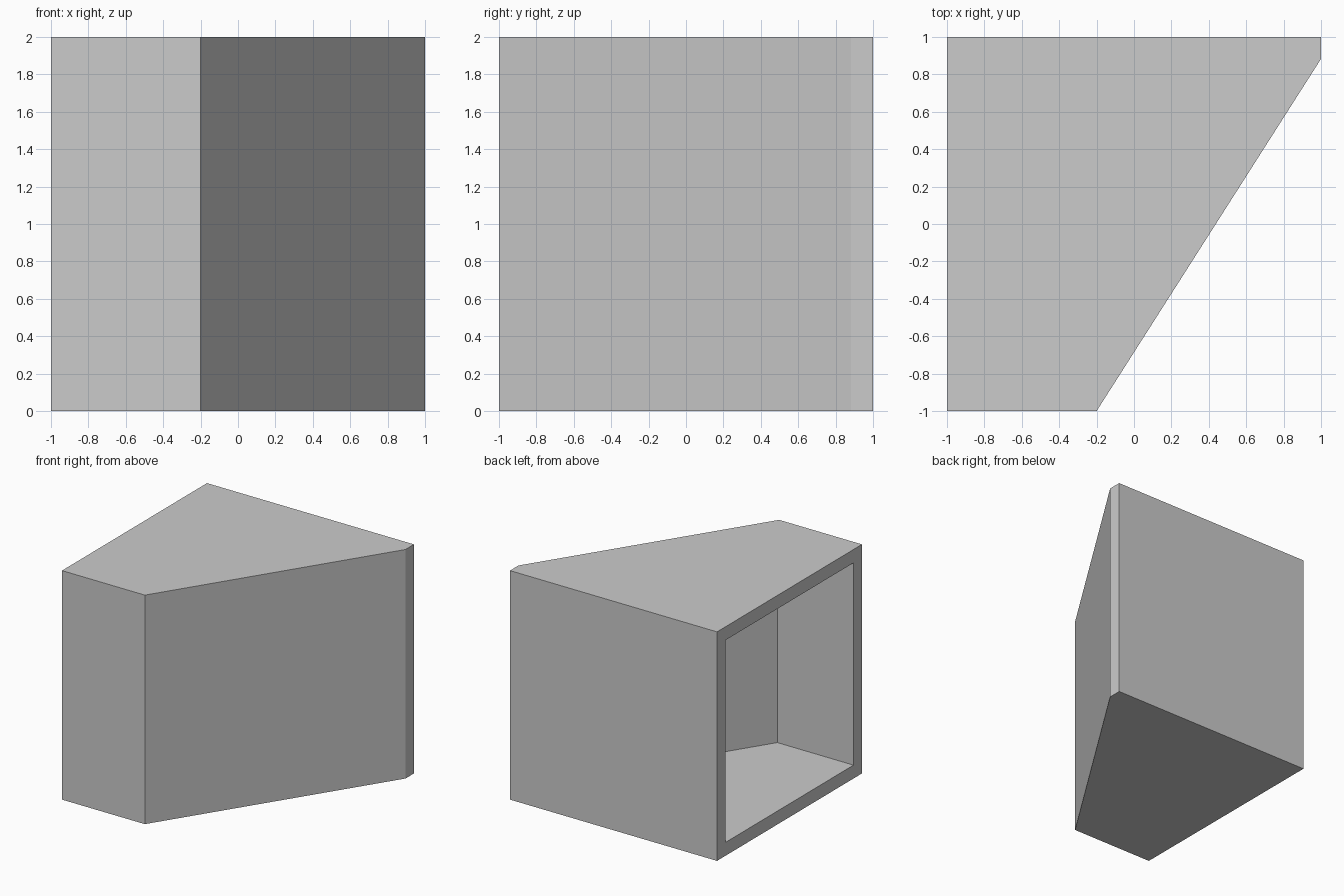
import bpy, bmesh
from math import hypot

if "Cube" in bpy.data.objects:
    bpy.data.objects.remove(bpy.data.objects["Cube"])

T = 0.117        # wall thickness
H = 2.0          # height
A, B = (-0.2, -1.0), (1.0, 1.0 - T)   # ends of the slanted wall


def shell(bm, outline, z0, z1):
    """Prism over an open outline; the side from last to first point stays open.
    Returns the four corners of that opening."""
    low = [bm.verts.new((x, y, z0)) for x, y in outline]
    high = [bm.verts.new((x, y, z1)) for x, y in outline]
    bm.faces.new(low)
    bm.faces.new(high)
    for i in range(len(outline) - 1):
        bm.faces.new((low[i], low[i + 1], high[i + 1], high[i]))
    return low[0], high[0], high[-1], low[-1]


def slant_x(y):
    """x on the slanted wall's inner surface at a given y."""
    dx, dy = B[0] - A[0], B[1] - A[1]
    return A[0] + (y - A[1]) * dx / dy - T * hypot(dx, dy) / dy


bm = bmesh.new()
# Outer skin
outer = shell(bm, [(-1, -1), A, B, (1, 1), (-1, 1)], 0, H)
# Inner cavity, open on the left
lo, hi = -1 + T, 1 - T
inner = shell(bm, [(-1, lo), (slant_x(lo), lo), (slant_x(hi), hi), (-1, hi)], T, H - T)
# Rim joining the two around the opening
for i in range(4):
    j = (i + 1) % 4
    bm.faces.new((outer[i], outer[j], inner[j], inner[i]))
bmesh.ops.recalc_face_normals(bm, faces=bm.faces[:])

mesh = bpy.data.meshes.new("angled_open_box")
bm.to_mesh(mesh)
bm.free()
box = bpy.data.objects.new("angled_open_box", mesh)
bpy.context.collection.objects.link(box)
